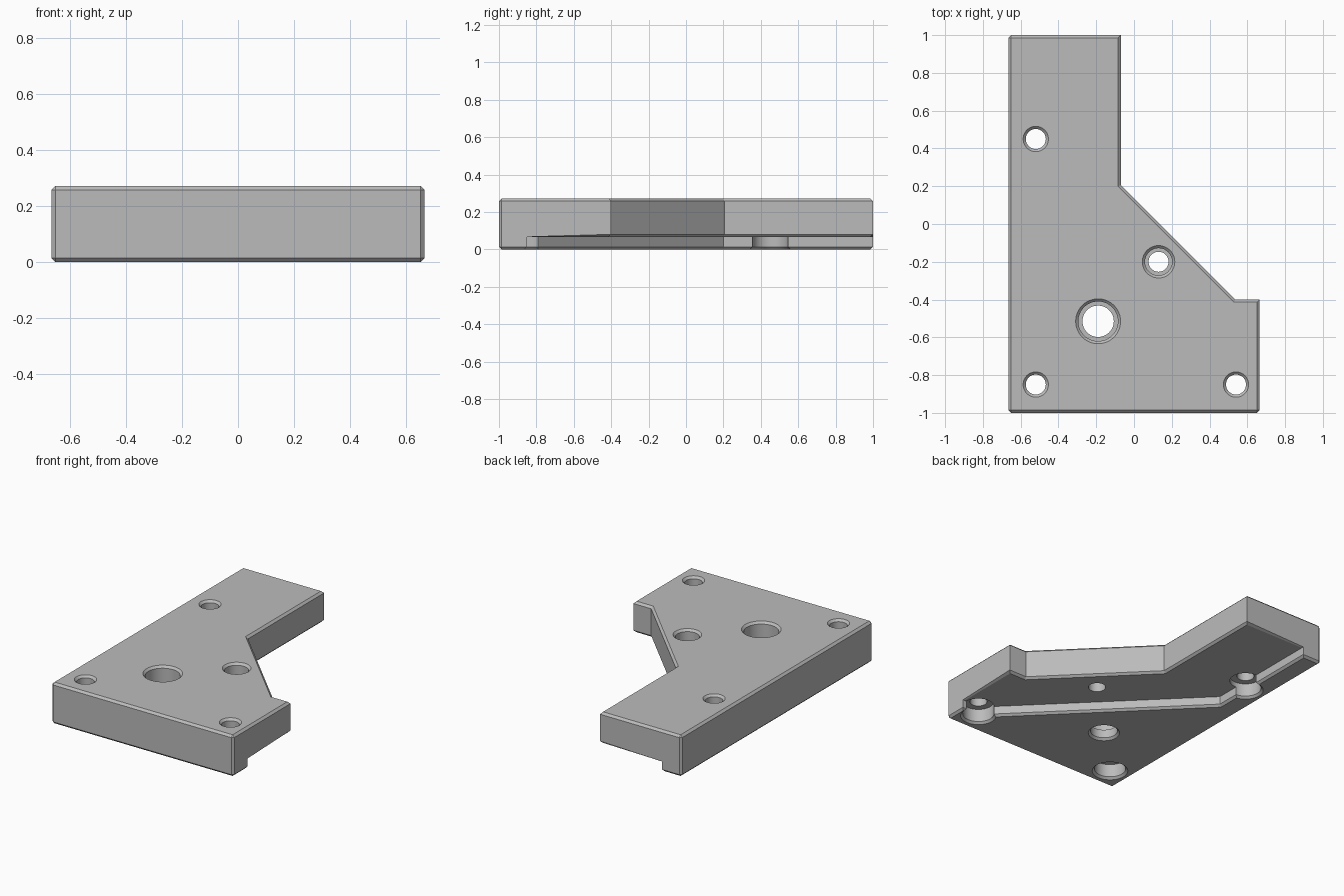
import bpy, bmesh, math

if "Cube" in bpy.data.objects:
    bpy.data.objects.remove(bpy.data.objects["Cube"], do_unlink=True)

HEIGHT, RECESS, CHAMFER = 0.272, 0.067, 0.014

# Single plain grey
grey = bpy.data.materials.new("plain grey")
grey.use_nodes = True
grey.diffuse_color = (0.5, 0.5, 0.5, 1)
grey.node_tree.nodes["Principled BSDF"].inputs["Base Color"].default_value = (0.5, 0.5, 0.5, 1)


def make_object(name, bm):
    bmesh.ops.recalc_face_normals(bm, faces=bm.faces)
    mesh = bpy.data.meshes.new(name)
    bm.to_mesh(mesh)
    bm.free()
    obj = bpy.data.objects.new(name, mesh)
    obj.data.materials.append(grey)
    bpy.context.collection.objects.link(obj)
    return obj


def prism(name, outline, low, high):
    bm = bmesh.new()
    base = bm.faces.new([bm.verts.new((x, y, low)) for x, y in outline])
    top = bmesh.ops.extrude_face_region(bm, geom=[base])["geom"]
    bmesh.ops.translate(bm, vec=(0, 0, high - low),
                        verts=[v for v in top if isinstance(v, bmesh.types.BMVert)])
    return make_object(name, bm)


def turned(name, x, y, profile, sides=48):
    """Closed solid turned about a vertical axis from (radius, height) points."""
    bm = bmesh.new()
    rings = []
    for r, z in profile:
        angles = [2 * math.pi * i / sides for i in range(sides)]
        rings.append([bm.verts.new((x + r * math.cos(a), y + r * math.sin(a), z)) for a in angles])
    for a, b in zip(rings, rings[1:]):
        for i in range(sides):
            j = (i + 1) % sides
            bm.faces.new((a[i], a[j], b[j], b[i]))
    bm.faces.new(rings[0])
    bm.faces.new(rings[-1])
    return make_object(name, bm)


def cut(target, cutter):
    cutter.hide_render = True
    mod = target.modifiers.new("cut", "BOOLEAN")
    mod.operation, mod.solver, mod.object = "DIFFERENCE", "EXACT", cutter
    bpy.context.view_layer.objects.active = target
    bpy.ops.object.modifier_apply(modifier=mod.name)
    bpy.data.objects.remove(cutter, do_unlink=True)


# Plate body with the shallow recess under its inner side
plate = prism("bracket_plate", [(-0.665, -1), (0.665, -1), (0.665, -0.4), (0.535, -0.4),
                                (-0.07, 0.205), (-0.07, 1), (-0.665, 1)], 0, HEIGHT)
cut(plate, prism("recess_cutter", [(-0.525, 1.2), (-0.525, 0.2), (0.525, -0.85),
                                   (1, -0.85), (1, 1.2)], -0.1, RECESS))

# Chamfer the outward edges, and the upright ones at the outer corners
bm = bmesh.new()
bm.from_mesh(plate.data)
bmesh.ops.dissolve_limit(bm, angle_limit=0.01, verts=bm.verts, edges=bm.edges)


def wants_chamfer(edge):
    if len(edge.link_faces) != 2 or edge.calc_face_angle_signed() < 0.3:
        return False
    a, b = (v.co for v in edge.verts)
    upright = abs((b - a).normalized().z) > 0.9
    return not upright or a.x < -0.6 or a.y < -0.95


bmesh.ops.bevel(bm, geom=[e for e in bm.edges if wants_chamfer(e)], offset=CHAMFER,
                segments=1, affect="EDGES", clamp_overlap=True)
bm.to_mesh(plate.data)
bm.free()


# Hole profiles: each rim flares past the surface to leave a chamfer
def flare(radius, surface, direction):
    return [(radius + 2 * CHAMFER, surface + direction * CHAMFER),
            (radius, surface - direction * CHAMFER)]


def stepped(lower, upper, step):
    return (flare(lower, 0, -1) + [(lower, step), (upper, step)]
            + flare(upper, HEIGHT, 1)[::-1])


# Screw holes with counterbores underneath
for x, y in [(-0.52, 0.45), (-0.52, -0.85), (0.54, -0.85)]:
    cut(plate, turned("screw_hole_cutter", x, y, stepped(0.096, 0.053, 0.1)))

# Large bore and middle hole, both widened from the top
cut(plate, turned("large_bore_cutter", -0.19, -0.515, stepped(0.083, 0.105, 0.07)))
cut(plate, turned("middle_hole_cutter", 0.13, -0.2,
                  [(0.053, -0.02), (0.053, 0.13), (0.072, 0.13)] + flare(0.072, HEIGHT, 1)[::-1]))

# Smooth bores, crisp edges
bpy.ops.object.select_all(action="DESELECT")
plate.select_set(True)
bpy.context.view_layer.objects.active = plate
bpy.ops.object.shade_smooth_by_angle(angle=math.radians(25))
